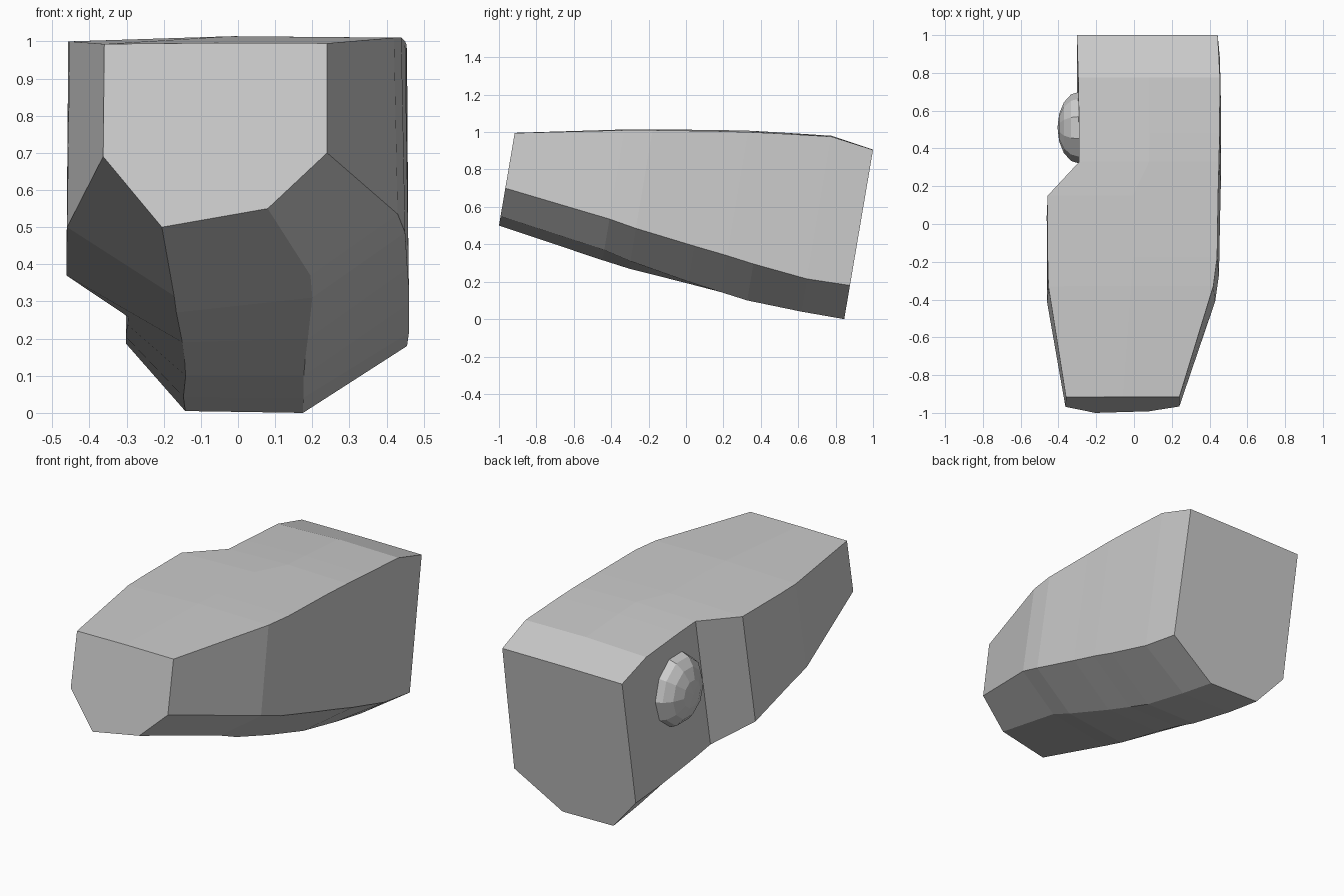
import bpy, bmesh
from math import radians
from mathutils import Matrix

if "Cube" in bpy.data.objects:
    bpy.data.objects.remove(bpy.data.objects["Cube"])

TILT = 0.17  # every cross-section leans: y = station - TILT * (1 - z)

# station, then (x, z) of: top left, top right, right low, bottom right, bottom left, left low
SECTIONS = [
    (-0.915, (-.36, .993), (.24, .995), (.24, .70), (.08, .55), (-.205, .50), (-.363, .69)),
    (-0.33, (-.453, 1.0), (.42, 1.01), (.43, .535), (.195, .37), (-.172, .315), (-.46, .50)),
    (-0.18, (-.457, 1.0), (.44, 1.01), (.45, .485), (.20, .31), (-.166, .27), (-.461, .462)),
    (0.15, (-.457, 1.0), (.445, 1.005), (.456, .39), (.188, .20), (-.15, .19), (-.462, .37)),
    (0.33, (-.29, .997), (.45, 1.0), (.46, .34), (.181, .145), (-.144, .145), (-.295, .258)),
    (0.48, (-.29, .988), (.453, .993), (.46, .295), (.177, .10), (-.141, .10), (-.298, .238)),
    (0.78, (-.295, .967), (.455, .976), (.46, .215), (.176, .04), (-.147, .043), (-.302, .205)),
    (1.016, (-.302, .903), (.443, .905), (.455, .18), (.175, .0), (-.142, .005), (-.302, .187)),
]
CROWN = 0.009  # slight rise along the middle of the top


def finish(bm, name):
    bmesh.ops.recalc_face_normals(bm, faces=bm.faces)
    mesh = bpy.data.meshes.new(name)
    bm.to_mesh(mesh)
    bm.free()
    obj = bpy.data.objects.new(name, mesh)
    bpy.context.collection.objects.link(obj)
    return obj


# Main body: faceted loft through the leaning sections
bm = bmesh.new()
rings = []
for i, (station, *pts) in enumerate(SECTIONS):
    (xl, zl), (xr, zr) = pts[0], pts[1]
    rise = 0.002 if i in (0, len(SECTIONS) - 1) else CROWN
    pts.insert(1, ((xl + xr) / 2, (zl + zr) / 2 + rise))
    rings.append([bm.verts.new((x, station - TILT * (1 - z), z)) for x, z in pts])
for a, b in zip(rings, rings[1:]):
    for k in range(len(a)):
        n = (k + 1) % len(a)
        bm.faces.new((a[k], a[n], b[n], b[k]))
bm.faces.new(rings[0])
bm.faces.new(rings[-1])
finish(bm, "body")

# Side button: low-poly dome set in the left recess
bm = bmesh.new()
place = (Matrix.Translation((-.29, .51, .685))
         @ Matrix.Diagonal((.115, .19, .20, 1))
         @ Matrix.Rotation(radians(90), 4, 'Y'))
bmesh.ops.create_uvsphere(bm, u_segments=10, v_segments=8, radius=1, matrix=place)
finish(bm, "side_button")
